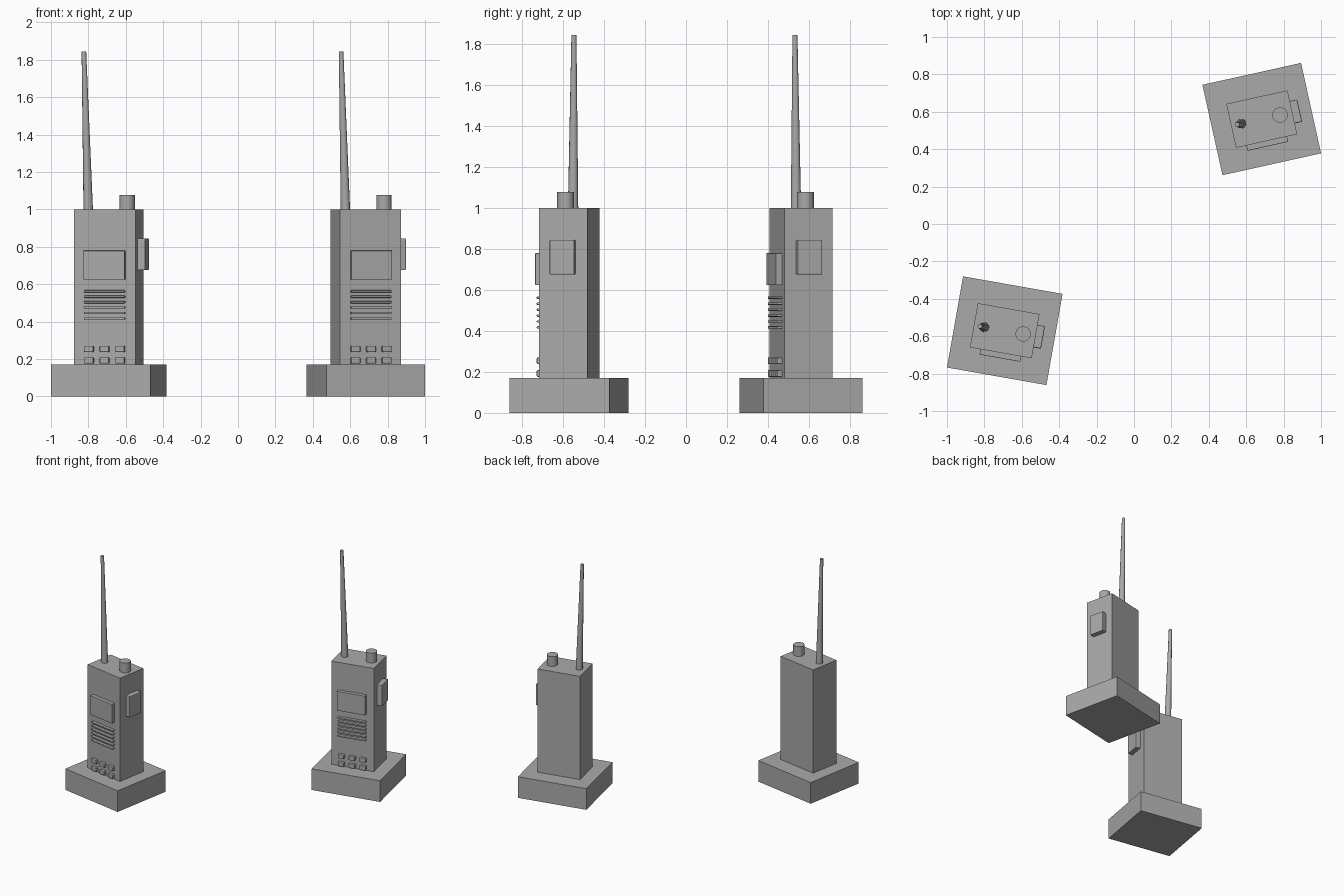
import bpy, bmesh
from math import radians
from mathutils import Matrix, Vector

cube = bpy.data.objects.get("Cube")
if cube:
    bpy.data.objects.remove(cube, do_unlink=True)

GREY = (0.40, 0.40, 0.40, 1.0)
grey = bpy.data.materials.new("plain_grey")
grey.use_nodes = True
grey.diffuse_color = GREY
grey.node_tree.nodes["Principled BSDF"].inputs["Base Color"].default_value = GREY

# Body size and the planes that parts are mounted on
W, D, TOP, BASE_TOP = 0.335, 0.24, 1.0, 0.17
FRONT, SIDE = -D / 2, W / 2


def add_object(name, bm, place):
    mesh = bpy.data.meshes.new(name)
    bm.to_mesh(mesh)
    bm.free()
    mesh.materials.append(grey)
    obj = bpy.data.objects.new(name, mesh)
    obj.matrix_world = place
    bpy.context.collection.objects.link(obj)
    return obj


def box(name, place, size, centre, bevel=0):
    bm = bmesh.new()
    bmesh.ops.create_cube(bm, size=1)
    bmesh.ops.scale(bm, vec=size, verts=bm.verts)
    bmesh.ops.translate(bm, vec=centre, verts=bm.verts)
    obj = add_object(name, bm, place)
    if bevel:
        mod = obj.modifiers.new("soft_edges", "BEVEL")
        mod.width = bevel
        mod.segments = 2
    return obj


def rod(name, place, start, end, r1, r2, sides):
    """Tapered round rod between two points."""
    start, end = Vector(start), Vector(end)
    axis = end - start
    bm = bmesh.new()
    turn = axis.to_track_quat("Z", "Y").to_matrix().to_4x4()
    bmesh.ops.create_cone(bm, cap_ends=True, segments=sides, radius1=r1, radius2=r2,
                          depth=axis.length,
                          matrix=Matrix.Translation((start + end) / 2) @ turn)
    for f in bm.faces:
        f.smooth = len(f.verts) == 4
    for e in bm.edges:
        e.smooth = all(f.smooth for f in e.link_faces)
    return add_object(name, bm, place)


def front_plate(name, place, x, z, width, height, depth, bevel):
    # Sinks slightly into the body so that no gap shows
    sink = 0.01
    return box(name, place, (width, depth + sink, height),
               (x, FRONT - (depth - sink) / 2, z), bevel)


def radio(prefix, x, y, angle):
    place = Matrix.Translation((x, y, 0)) @ Matrix.Rotation(radians(angle), 4, "Z")

    # Charging stand and handset
    box(prefix + "_stand", place, (0.54, 0.495, BASE_TOP), (0, 0, BASE_TOP / 2))
    box(prefix + "_body", place, (W, D, TOP - 0.1), (0, 0, (TOP + 0.1) / 2))

    # Antenna and volume knob
    rod(prefix + "_antenna", place, (-0.111, 0, TOP - 0.02), (-0.135, 0, 1.845),
        0.026, 0.0125, 12)
    rod(prefix + "_knob", place, (0.1, 0, TOP - 0.02), (0.1, 0, 1.078), 0.041, 0.041, 24)

    # Screen and talk button
    front_plate(prefix + "_screen", place, 0, 0.702, 0.222, 0.155, 0.029, 0.002)
    box(prefix + "_talk_button", place, (0.05, 0.122, 0.17),
        (SIDE + 0.015, 0, 0.76), 0.005)

    # Speaker bars
    for i in range(6):
        front_plate(f"{prefix}_speaker_bar_{i + 1}", place, 0, 0.417 + 0.029 * i,
                    0.222, 0.012, 0.022, 0.004)

    # Keypad
    for row in range(2):
        for col in (-1, 0, 1):
            front_plate(f"{prefix}_key_{row + 1}_{col + 2}", place, 0.085 * col,
                        0.192 + 0.062 * row, 0.05, 0.033, 0.022, 0.005)


radio("near_radio", -0.691, -0.5705, -10)
radio("far_radio", 0.683, 0.561, 12.5)
